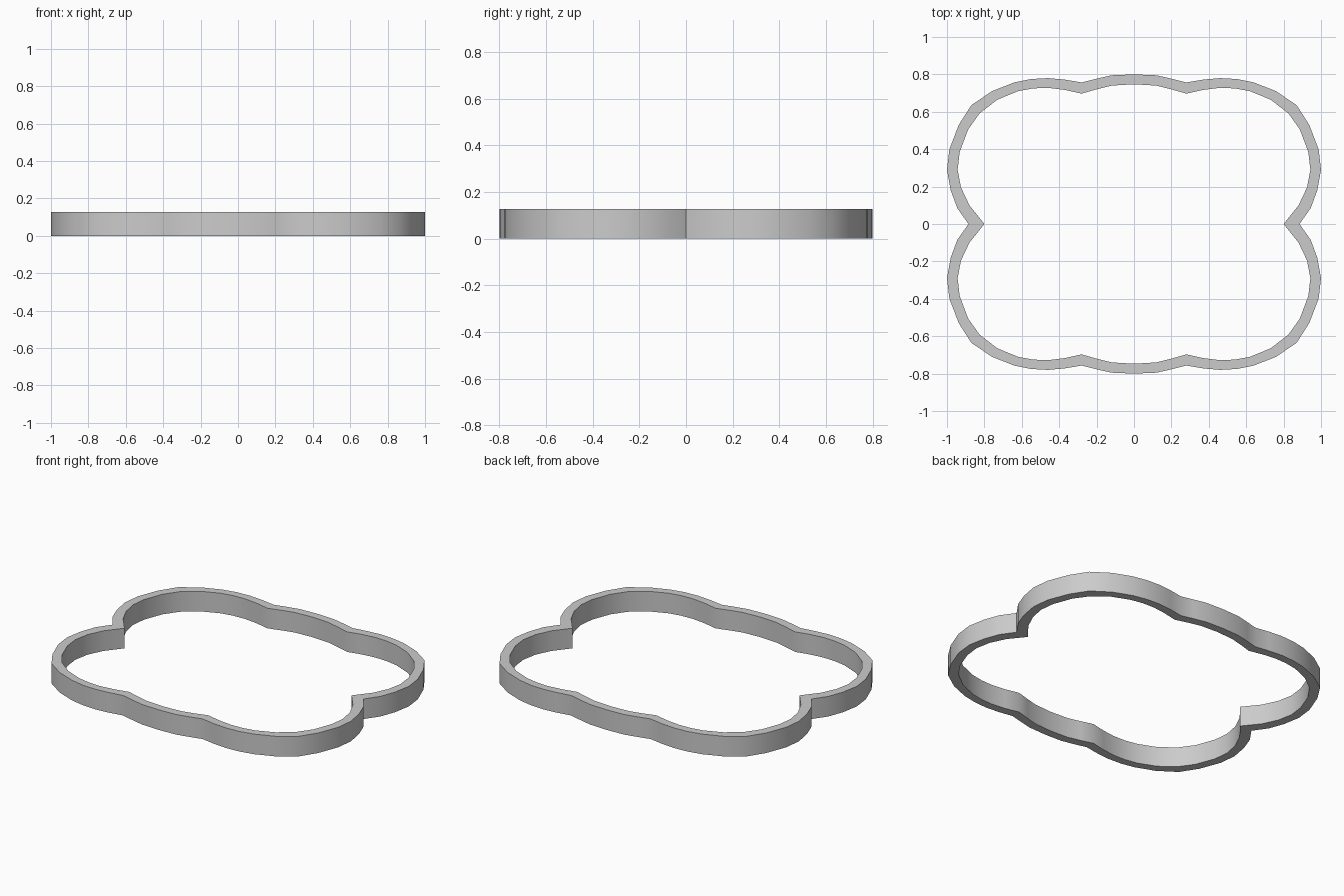
import bpy
import bmesh
import math

HEIGHT = 0.128

cube = bpy.data.objects.get("Cube")
if cube:
    bpy.data.objects.remove(cube, do_unlink=True)

# One quarter of the scalloped outline, from the side notch to the back centre
OUTER = [(0.885, 0), (0.945, 0.085), (0.98, 0.18), (1, 0.29), (0.987, 0.4),
         (0.937, 0.53), (0.87, 0.635), (0.76, 0.71), (0.64, 0.757), (0.55, 0.775),
         (0.46, 0.78), (0.37, 0.772), (0.28, 0.757), (0.2, 0.777), (0.12, 0.795), (0, 0.8)]
INNER = [(0.8, 0), (0.88, 0.1), (0.925, 0.195), (0.943, 0.29), (0.932, 0.385),
         (0.887, 0.505), (0.825, 0.592), (0.73, 0.665), (0.62, 0.71), (0.54, 0.725),
         (0.46, 0.728), (0.37, 0.717), (0.28, 0.697), (0.2, 0.72), (0.12, 0.74), (0, 0.747)]


def full_loop(quarter):
    """Mirror a quarter outline across both axes into a closed loop."""
    half = quarter + [(-x, y) for x, y in reversed(quarter[:-1])]
    return half + [(x, -y) for x, y in reversed(half[1:-1])]


# Grey material
grey = bpy.data.materials.new("plain grey")
grey.use_nodes = True
colour = (0.6, 0.6, 0.6, 1)
grey.diffuse_color = colour
grey.node_tree.nodes["Principled BSDF"].inputs["Base Color"].default_value = colour

# Scalloped ring: four rails joined by quads
bm = bmesh.new()
rails = []
for outline, z in ((OUTER, 0), (OUTER, HEIGHT), (INNER, HEIGHT), (INNER, 0)):
    rails.append([bm.verts.new((x, y, z)) for x, y in full_loop(outline)])
count = len(rails[0])
for r in range(4):
    a, b = rails[r], rails[(r + 1) % 4]
    for i in range(count):
        j = (i + 1) % count
        bm.faces.new((a[i], a[j], b[j], b[i]))
bmesh.ops.recalc_face_normals(bm, faces=bm.faces[:])

mesh = bpy.data.meshes.new("scalloped_ring")
bm.to_mesh(mesh)
bm.free()
mesh.materials.append(grey)
ring = bpy.data.objects.new("scalloped_ring", mesh)
bpy.context.collection.objects.link(ring)

# Soft curved walls with crisp rims
bpy.ops.object.select_all(action='DESELECT')
ring.select_set(True)
bpy.context.view_layer.objects.active = ring
bpy.ops.object.shade_smooth_by_angle(angle=math.radians(30))
